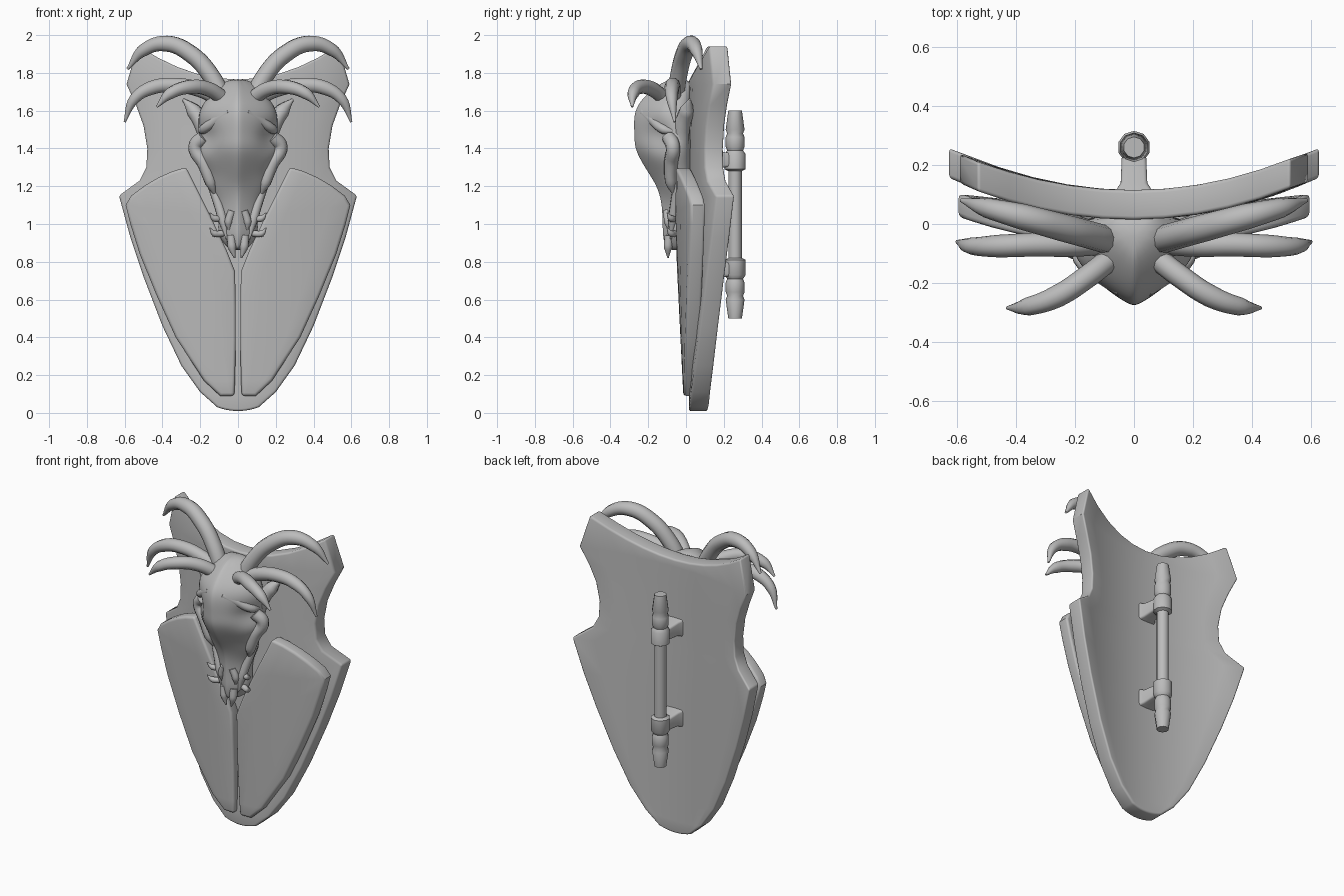
import bpy, bmesh, math

cube = bpy.data.objects.get("Cube")
if cube:
    bpy.data.objects.remove(cube, do_unlink=True)

grey = bpy.data.materials.new("plain grey")
grey.use_nodes = True
colour = (.5, .5, .5, 1)
grey.diffuse_color = colour
grey.node_tree.nodes["Principled BSDF"].inputs["Base Color"].default_value = colour
SIDES = {"left": 1, "right": -1}


def finish(name, bm, angle=40):
    """Turn a bmesh into a smooth shaded grey object."""
    bmesh.ops.recalc_face_normals(bm, faces=bm.faces)
    mesh = bpy.data.meshes.new(name)
    bm.to_mesh(mesh)
    bm.free()
    mesh.materials.append(grey)
    obj = bpy.data.objects.new(name, mesh)
    bpy.context.collection.objects.link(obj)
    bpy.ops.object.select_all(action='DESELECT')
    obj.select_set(True)
    bpy.context.view_layer.objects.active = obj
    bpy.ops.object.shade_smooth_by_angle(angle=math.radians(angle))
    return obj


def bevel_sharp(bm, offset):
    """Round every edge that turns sharply."""
    bmesh.ops.recalc_face_normals(bm, faces=bm.faces)
    sharp = [e for e in bm.edges if e.is_manifold and e.calc_face_angle() > .9]
    bmesh.ops.bevel(bm, geom=sharp, offset=offset, segments=3, profile=.5,
                    affect='EDGES', clamp_overlap=True)


def slab(name, rows, columns, depth, sag, thickness, bevel, side=1):
    """Curved plate: each row spans two edge points and sags between them."""
    bm = bmesh.new()
    grid = []
    for xa, za, xb, zb in rows:
        line = []
        for i in range(columns + 1):
            t = i / columns
            x = xa + (xb - xa) * t
            z = za + (zb - za) * t - sag((za + zb) / 2) * 4 * t * (1 - t)
            line.append(bm.verts.new((x * side, depth(x, z), z)))
        grid.append(line)
    for low, high in zip(grid, grid[1:]):
        for i in range(columns):
            bm.faces.new((low[i], low[i + 1], high[i + 1], high[i]))
    extruded = bmesh.ops.extrude_face_region(bm, geom=bm.faces[:], use_keep_orig=True)
    moved = [v for v in extruded["geom"] if isinstance(v, bmesh.types.BMVert)]
    bmesh.ops.translate(bm, verts=moved, vec=(0, thickness, 0))
    bevel_sharp(bm, bevel)
    return finish(name, bm)


def loft(outlines):
    """Closed skin over a stack of outlines with equal point counts."""
    bm = bmesh.new()
    rings = [[bm.verts.new(p) for p in outline] for outline in outlines]
    for a, b in zip(rings, rings[1:]):
        for i in range(len(a)):
            j = (i + 1) % len(a)
            bm.faces.new((a[i], a[j], b[j], b[i]))
    bm.faces.new(rings[0])
    bm.faces.new(rings[-1])
    return bm


def tube(name, radius, points):
    """Round curve through the points, narrowing to a tip."""
    curve = bpy.data.curves.new(name, 'CURVE')
    curve.dimensions = '3D'
    curve.bevel_depth = radius
    curve.bevel_resolution = 3
    curve.resolution_u = 6
    curve.use_fill_caps = True
    spline = curve.splines.new('BEZIER')
    spline.bezier_points.add(len(points) - 1)
    for i, point in enumerate(points):
        knot = spline.bezier_points[i]
        knot.co = point
        knot.radius = 1 - .85 * (i / (len(points) - 1)) ** 5
        knot.handle_left_type = knot.handle_right_type = 'AUTO'
    curve.materials.append(grey)
    obj = bpy.data.objects.new(name, curve)
    bpy.context.collection.objects.link(obj)


def tube_pair(name, radius, points):
    """The same tube on the left and the right."""
    for label, side in SIDES.items():
        tube(name + "_" + label, radius, [(x * side, y, z) for x, y, z in points])


# Shield body, from half widths and heights of its edge
shield = [(.11, .03), (.2, .11), (.3, .25), (.4, .46), (.5, .72), (.57, .93),
          (.63, 1.15), (.52, 1.23), (.485, 1.3), (.48, 1.4), (.5, 1.52),
          (.54, 1.63), (.59, 1.74), (.53, 1.945)]
slab("shield_body", [(-w, z, w, z) for w, z in shield], 10,
     depth=lambda x, z: .015 + .36 * x * x + .03 * max(0, z - 1.6) * x,
     sag=lambda z: max(.02, .8 * (z - 1.72)), thickness=.1, bevel=.022)

# Raised front plates
plate = [(.02, .09, .095, .09), (.016, .17, .18, .17), (.012, .38, .33, .4),
         (.012, .56, .43, .62), (.016, .75, .52, .84), (.06, .86, .57, 1),
         (.15, 1.05, .595, 1.1), (.275, 1.3, .565, 1.15)]
for label, side in SIDES.items():
    slab("front_plate_" + label, plate, 4,
         depth=lambda x, z: -.01 - .05 * z + .25 * x * x,
         sag=lambda z: -.022 if z > 1.2 else 0, thickness=.08, bevel=.018, side=side)

# Skull: height, half width and front ridge, with hollows at eye height
skull = [(1.77, .06, -.1), (1.7, .13, -.2), (1.62, .2, -.27), (1.54, .21, -.28),
         (1.47, .21, -.275), (1.41, .22, -.275), (1.35, .2, -.25), (1.27, .16, -.2),
         (1.2, .16, -.155), (1.12, .11, -.13), (1.02, .1, -.125), (.95, .11, -.125),
         (.89, .07, -.115), (.86, .04, -.1)]
outlines = []
for z, w, front in skull:
    back = .03
    d = back - front
    hollow = max(0, .05 - .5 * abs(z - 1.45))
    half = [(w * .12, front + d * .03), (w * .5, front + d * .2),
            (w * .92 - hollow, front + d * .42 + hollow),
            (w * 1.06, front + d * .68), (w * .9, back)]
    mirrored = [(-x, y) for x, y in reversed(half)]
    outlines.append([(x, y, z) for x, y in [(0, front)] + half + [(0, back)] + mirrored])
head = finish("skull", loft(outlines), 180)
smooth = head.modifiers.new("smooth", 'SUBSURF')
smooth.levels = smooth.render_levels = 2

# Horns
tube_pair("upper_horn", .047, [(.07, -.06, 1.64), (.14, -.04, 1.78), (.25, -.01, 1.9),
                               (.38, .025, 1.955), (.5, .055, 1.92), (.585, .08, 1.82)])
tube_pair("middle_horn", .041, [(.08, -.06, 1.65), (.2, -.07, 1.71), (.34, -.07, 1.735),
                                (.46, -.075, 1.72), (.55, -.075, 1.66), (.6, -.06, 1.54)])
tube_pair("front_horn", .039, [(.07, -.11, 1.66), (.16, -.18, 1.715), (.26, -.245, 1.725),
                               (.36, -.28, 1.69), (.43, -.285, 1.62)])

# Bone ridges of the skull
tube_pair("frill_spike", .045, [(.15, -.03, 1.4), (.185, -.02, 1.52), (.235, .005, 1.6),
                                (.29, .02, 1.66)])
tube_pair("brow_ridge", .028, [(.04, -.22, 1.59), (.11, -.175, 1.55), (.185, -.115, 1.5),
                               (.2, -.05, 1.49)])
tube_pair("cheek_ridge", .038, [(.18, -.09, 1.46), (.225, -.07, 1.41), (.18, -.08, 1.32),
                                (.145, -.08, 1.22), (.12, -.06, 1.15)])
tube_pair("jaw_ridge", .026, [(.14, -.04, 1.22), (.08, -.07, 1.02), (.06, -.08, .92)])
tube_pair("nostril", .022, [(.03, -.1, 1.07), (.05, -.095, 1.01), (.045, -.09, .96)])

# Teeth
tube_pair("front_fang", .024, [(.035, -.09, .94), (.032, -.095, .88), (.018, -.095, .82)])
for label, z in (("upper", 1.03), ("lower", .95)):
    tube_pair(label + "_tooth", .018, [(.08, -.06, z), (.125, -.08, z), (.15, -.1, z + .03)])

# Back grip: turned profile, the same at both ends
end = [(.036, .55), (.05, .45), (.042, .43), (.05, .41), (.05, .36), (.042, .34),
       (.056, .32), (.056, .24), (.036, .23)]
profile = [(r, -h) for r, h in end] + end[::-1]
angles = [math.tau * (i + .5) / 10 for i in range(10)]
finish("grip", loft([[(r * math.cos(a), .26 + r * math.sin(a), 1.05 + h) for a in angles]
                     for r, h in profile]), 45)

# Grip brackets flaring towards the shield
corners = ((-1, -1), (1, -1), (1, 1), (-1, 1))
for label, height in (("upper", 1.34), ("lower", .76)):
    bm = loft([[(sx * wide, y, height + sz * tall) for sx, sz in corners]
               for y, wide, tall in ((.1, .07, .06), (.14, .045, .045), (.26, .04, .035))])
    bevel_sharp(bm, .012)
    finish(label + "_bracket", bm)
